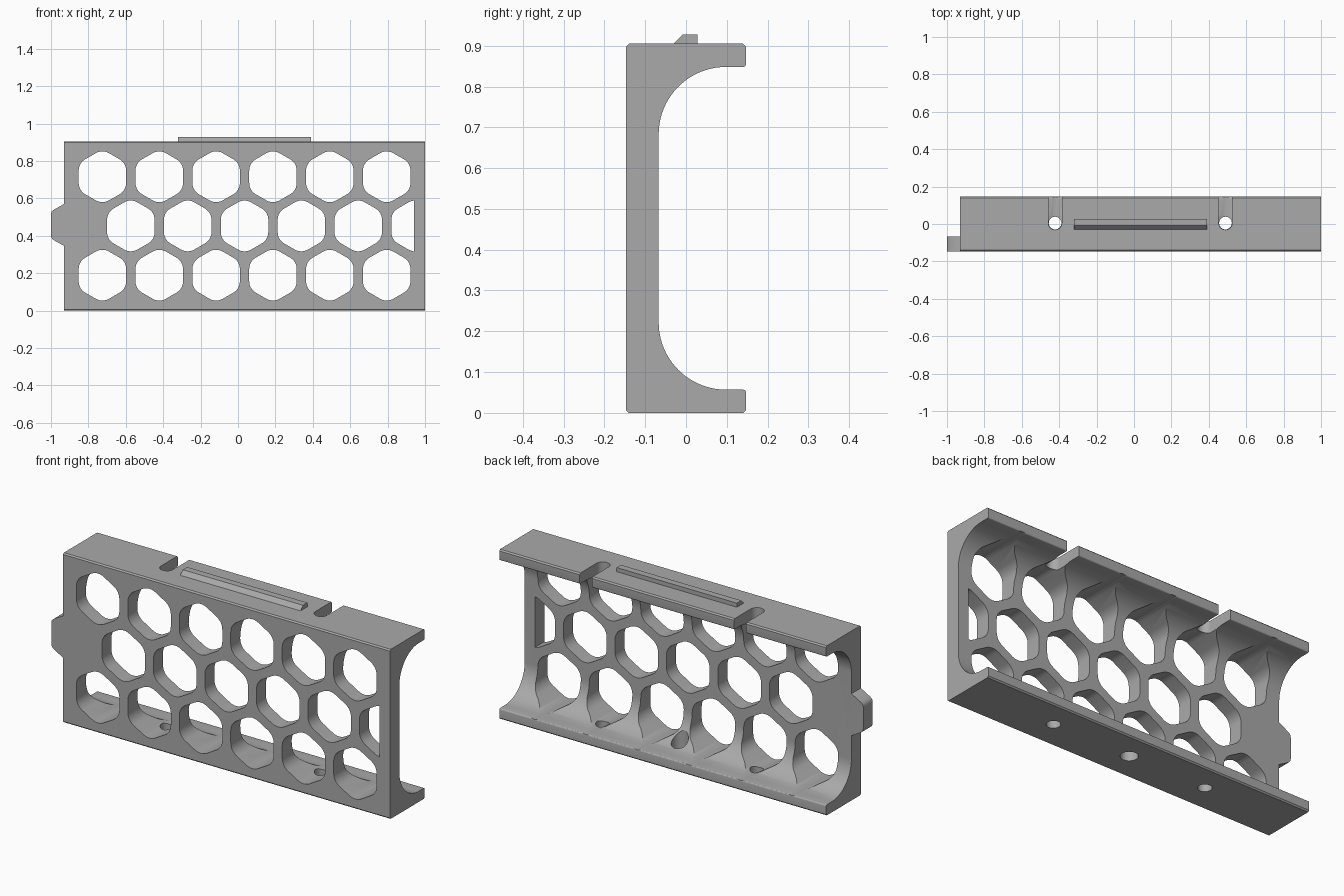
import bpy, bmesh, math
from mathutils import Vector

old = bpy.data.objects.get("Cube")
if old:
    bpy.data.objects.remove(old, do_unlink=True)

grey = bpy.data.materials.new("plain grey")
grey.use_nodes = True
COLOUR = (0.40, 0.40, 0.40, 1)
grey.diffuse_color = COLOUR
grey.node_tree.nodes["Principled BSDF"].inputs["Base Color"].default_value = COLOUR

# where the 2D outline lies, and which way it is extruded
PLANES = {
    "x": lambda u, v, d: (d, u, v),
    "y": lambda u, v, d: (u, d, v),
    "z": lambda u, v, d: (u, v, d),
}


def extrude(name, outlines, axis, start, end):
    """Make one object out of 2D outlines extruded along an axis."""
    bm = bmesh.new()
    place = PLANES[axis]
    for outline in outlines:
        face = bm.faces.new([bm.verts.new(place(u, v, start)) for u, v in outline])
        grown = bmesh.ops.extrude_face_region(bm, geom=[face])["geom"]
        verts = [g for g in grown if isinstance(g, bmesh.types.BMVert)]
        bmesh.ops.translate(bm, verts=verts, vec=Vector(place(0, 0, end - start)))
    bmesh.ops.recalc_face_normals(bm, faces=bm.faces)
    mesh = bpy.data.meshes.new(name)
    bm.to_mesh(mesh)
    bm.free()
    mesh.materials.append(grey)
    obj = bpy.data.objects.new(name, mesh)
    bpy.context.collection.objects.link(obj)
    return obj


def arc(cx, cy, r, a0, a1, steps):
    return [(cx + r * math.cos(math.radians(a0 + (a1 - a0) * i / steps)),
             cy + r * math.sin(math.radians(a0 + (a1 - a0) * i / steps)))
            for i in range(steps + 1)]


def rounded_hexagon(cx, cz, apothem, r, limit):
    """Upright hexagon with rounded corners, cut straight at x = limit."""
    reach = (apothem - r) / math.cos(math.radians(30))
    points = []
    for k in range(6):
        a = 30 + 60 * k
        x = cx + reach * math.cos(math.radians(a))
        z = cz + reach * math.sin(math.radians(a))
        points += arc(x, z, r, a - 30, a + 30, 6)
    return [(min(x, limit), z) for x, z in points]


def select_only(obj):
    bpy.ops.object.select_all(action="DESELECT")
    obj.select_set(True)
    bpy.context.view_layer.objects.active = obj


def cut(obj, cutter):
    cutter.hide_render = True
    mod = obj.modifiers.new("cut", "BOOLEAN")
    mod.operation = "DIFFERENCE"
    mod.solver = "EXACT"
    mod.object = cutter
    select_only(obj)
    bpy.ops.object.modifier_apply(modifier=mod.name)
    bpy.data.objects.remove(cutter, do_unlink=True)


# channel: back plate and two flanges, mirrored about mid height
HEIGHT, HALF, WEB, FLANGE, FILLET, BEVEL = 0.905, 0.147, -0.067, 0.057, 0.165, 0.007
lower = [(-HALF, BEVEL), (BEVEL - HALF, 0), (HALF - BEVEL, 0), (HALF, BEVEL)]
lower += arc(HALF - BEVEL, FLANGE - BEVEL, BEVEL, 0, 90, 4)
lower += arc(WEB + FILLET, FLANGE + FILLET, FILLET, 270, 180, 20)
upper = [(y, HEIGHT - z) for y, z in reversed(lower)]
channel = extrude("channel_frame", [lower + upper], "x", -0.93, 1.0)

# honeycomb openings, the middle row shifted by half a step
STEP, ROW = 0.304, 0.263
cells = []
for row in (-1, 0, 1):
    first = -0.573 if row == 0 else -0.725
    for i in range(6):
        cells.append(rounded_hexagon(first + i * STEP, HEIGHT / 2 + row * ROW,
                                     0.127, 0.07, 0.94))
cut(channel, extrude("honeycomb_cutter", cells, "y", -0.3, 0.3))

# open-ended slots in the top flange
SCREWS = (-0.422, 0.489)
slots = [arc(x, 0.005, 0.036, 180, 360, 16) + [(x + 0.036, 0.3), (x - 0.036, 0.3)]
         for x in SCREWS]
cut(channel, extrude("slot_cutter", slots, "z", 0.75, 1.1))

# round holes in the bottom flange, the middle one a little larger
holes = [arc(x, 0.005, r, 0, 345, 23)
         for x, r in ((SCREWS[0], 0.034), (0.033, 0.042), (SCREWS[1], 0.034))]
cut(channel, extrude("hole_cutter", holes, "z", -0.1, 0.17))

# raised key on top with a sloped front
key = [(-0.03, HEIGHT - 0.002), (0.028, HEIGHT - 0.002), (0.028, 0.927), (-0.009, 0.927),
       (-0.03, HEIGHT)]
top_key = extrude("top_key", [key], "x", -0.32, 0.39)

# half-hexagon tab on the right end
half_tab = [(-0.925, 0.112), (-0.93, 0.112), (-0.984, 0.082), (-0.993, 0.075),
            (-0.998, 0.067), (-1.0, 0.057)]
tab = [(x, 0.458 + z) for x, z in half_tab] + [(x, 0.458 - z) for x, z in reversed(half_tab)]
end_tab = extrude("end_tab", [tab], "y", -HALF + 0.0005, WEB - 0.0005)

for part in (channel, top_key, end_tab):
    select_only(part)
    bpy.ops.object.shade_smooth_by_angle(angle=math.radians(30))
